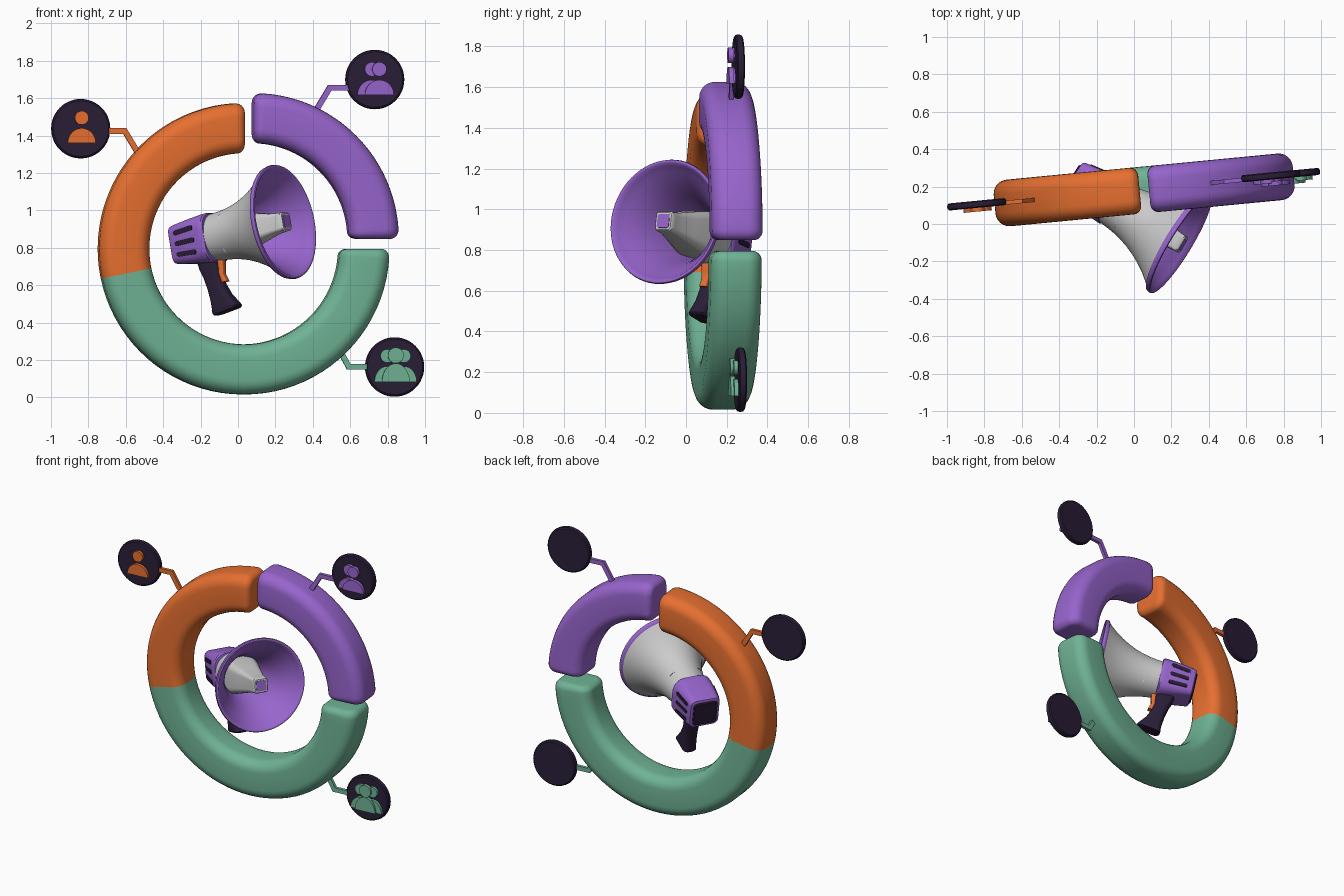
import bpy, bmesh
from math import sin, cos, pi, radians, sqrt, copysign
from mathutils import Matrix, Vector

if "Cube" in bpy.data.objects:
    bpy.data.objects.remove(bpy.data.objects["Cube"])


def material(name, rgb):
    m = bpy.data.materials.new(name)
    m.diffuse_color = (*rgb, 1)
    m.use_nodes = True
    m.node_tree.nodes["Principled BSDF"].inputs["Base Color"].default_value = m.diffuse_color
    return m


ORANGE = material("orange", (0.79, 0.16, 0.03))
PURPLE = material("purple", (0.31, 0.13, 0.61))
GREEN = material("green", (0.16, 0.45, 0.30))
DARK = material("dark", (0.023, 0.013, 0.038))

# Frames: the ring turns slightly about z, the megaphone points along its own axis
TURN = radians(5.5)
RC = Vector((0.03, 0.18, 0.795))
RING = Matrix.Translation(RC) @ Matrix.Rotation(TURN, 4, 'Z')
ax = Vector((0.84, -0.51, 0.19)).normalized()
ay = Vector((0, 0, 1)).cross(ax).normalized()
az = ax.cross(ay)
HORN = Matrix.Translation((0.25, -0.105, 0.94)) @ Matrix((ax, ay, az)).transposed().to_4x4()


def loft(name, sections, mat=None, frame=Matrix(), cap0=True, cap1=True, angle=35):
    """Skin a list of closed point loops into one mesh object."""
    bm = bmesh.new()
    rows = [[bm.verts.new(p) for p in s] for s in sections]
    n = len(rows[0])
    for a, b in zip(rows, rows[1:]):
        for i in range(n):
            j = (i + 1) % n
            bm.faces.new((a[i], a[j], b[j], b[i]))
    if cap0:
        bm.faces.new(rows[0][::-1])
    if cap1:
        bm.faces.new(rows[-1])
    bmesh.ops.recalc_face_normals(bm, faces=bm.faces)
    me = bpy.data.meshes.new(name)
    bm.to_mesh(me)
    bm.free()
    ob = bpy.data.objects.new(name, me)
    bpy.context.collection.objects.link(ob)
    ob.matrix_world = frame
    if mat:
        me.materials.append(mat)
    bpy.ops.object.select_all(action='DESELECT')
    ob.select_set(True)
    bpy.context.view_layer.objects.active = ob
    bpy.ops.object.shade_smooth_by_angle(angle=radians(angle))
    return ob


def rounded_rect(hu, hv, r, seg=6):
    pts = []
    for q, (su, sv) in enumerate(((1, 1), (-1, 1), (-1, -1), (1, -1))):
        for k in range(seg + 1):
            t = (q + k / seg) * pi / 2
            pts.append((su * (hu - r) + r * cos(t), sv * (hv - r) + r * sin(t)))
    return pts


def ring_segment(name, a0, a1, mat, round0, round1, shift=(0, 0)):
    """Thick arc with a rounded-rectangle section; chosen ends are softened."""
    R, cap, steps = 0.645, 0.045, 40
    edge = [(cap * (1 - cos(k * pi / 12)), cap * (1 - sin(k * pi / 12))) for k in range(7)]
    d = cap / R
    stations = [(a0 + e / R, i) for e, i in edge] if round0 else [(a0, 0)]
    lo, hi = a0 + d * round0, a1 - d * round1
    stations += [(lo + (hi - lo) * k / steps, 0) for k in range(1, steps)]
    stations += [(a1 - e / R, i) for e, i in reversed(edge)] if round1 else [(a1, 0)]
    secs = []
    for t, ins in stations:
        sec = rounded_rect(0.134 - ins, 0.125 - ins, 0.075 - ins)
        secs.append([((R + u) * cos(t) + shift[0], v, (R + u) * sin(t) + shift[1]) for u, v in sec])
    loft(name, secs, mat, RING, round0, round1, 40)


SEAM = radians(191.6)
ring_segment("ring_orange", pi / 2, SEAM, ORANGE, True, False)
ring_segment("ring_green", SEAM, 2 * pi, GREEN, False, True)
ring_segment("ring_purple", 0, pi / 2, PURPLE, True, True, (0.05, 0.053))


# Flat badge parts, given in front-view x and z
def plate(name, pts, y0, y1, mat):
    loc = [((x - RC.x) / cos(TURN), z - RC.z) for x, z in pts]
    loft(name, [[(x, y, z) for x, z in loc] for y in (y0, y1)], mat, RING)


def circle(cx, cz, r, n=40):
    return [(cx + r * cos(2 * pi * k / n), cz + r * sin(2 * pi * k / n)) for k in range(n)]


def person(name, x, head_z, head_r, base_z, hw, h, mat, layer):
    y0, y1 = -0.030 - 0.014 * layer, -0.008 - 0.012 * layer
    plate(name + "_head", circle(x, head_z, head_r), y0, y1, mat)
    plate(name + "_body", [(x + hw * cos(pi * k / 24), base_z + h * sin(pi * k / 24))
                           for k in range(25)], y0, y1, mat)


def badge(name, cx, cz, path, mat):
    lx, lz = (cx - RC.x) / cos(TURN), cz - RC.z
    loft(name + "_disc", [[(x, y, z) for x, z in circle(lx, lz, r, 48)] for r, y in
         ((0.148, -0.010), (0.156, -0.004), (0.159, 0.009), (0.156, 0.022), (0.148, 0.028))],
         DARK, RING)
    # bent connector with a mitred corner
    p = [Vector(q) for q in path]
    n = [Vector((-(b - a).y, (b - a).x)).normalized() for a, b in zip(p, p[1:])]
    mid = (n[0] + n[1]) / (1 + n[0].dot(n[1]))
    off = [n[0] * 0.015, mid * 0.015, n[1] * 0.015]
    outline = [a + o for a, o in zip(p, off)] + [a - o for a, o in reversed(list(zip(p, off)))]
    plate(name + "_connector", outline, -0.008, 0.014, mat)


badge("orange_badge", -0.84, 1.437, [(-0.50, 1.25), (-0.605, 1.425), (-0.72, 1.425)], ORANGE)
badge("purple_badge", 0.732, 1.70, [(0.385, 1.48), (0.49, 1.655), (0.61, 1.655)], PURPLE)
badge("green_badge", 0.838, 0.163, [(0.53, 0.278), (0.592, 0.165), (0.71, 0.165)], GREEN)
person("solo", -0.838, 1.495, 0.037, 1.36, 0.075, 0.08, ORANGE, 0)
person("pair_back", 0.713, 1.755, 0.038, 1.618, 0.077, 0.08, PURPLE, 0)
person("pair_front", 0.752, 1.755, 0.038, 1.618, 0.077, 0.08, PURPLE, 1)
for side, tag in ((-1, "left"), (1, "right")):
    person("trio_" + tag, 0.84 + side * 0.045, 0.222, 0.036, 0.082, 0.068, 0.085, GREEN, 0)
person("trio_front", 0.84, 0.225, 0.042, 0.082, 0.074, 0.10, GREEN, 1)


# Megaphone: local x runs forward from the mouth centre
def lathe(name, profile, mat, **kw):
    loft(name, [[(x, r * cos(2 * pi * k / 64), r * sin(2 * pi * k / 64)) for k in range(64)]
                for x, r in profile], mat, HORN, **kw)


def box_loft(name, rows, mat, angle=35):
    """Rows of (x, half size, corner radius) along the megaphone axis."""
    loft(name, [[(x, u, v) for u, v in rounded_rect(h, h, r)] for x, h, r in rows],
         mat, HORN, angle=angle)


lathe("horn_shell", [(-0.47, 0.125), (-0.44, 0.127), (-0.39, 0.131), (-0.34, 0.138), (-0.29, 0.149),
                     (-0.24, 0.165), (-0.19, 0.186), (-0.14, 0.212), (-0.09, 0.244),
                     (-0.05, 0.275), (-0.022, 0.299)], None, cap0=False, cap1=False)
lathe("horn_mouth", [(-0.03, 0.296), (-0.024, 0.307), (-0.010, 0.311), (0.0, 0.308), (0.003, 0.301),
                     (0.0, 0.294), (-0.02, 0.282), (-0.05, 0.257), (-0.09, 0.226), (-0.14, 0.195),
                     (-0.19, 0.170), (-0.24, 0.150), (-0.30, 0.130), (-0.34, 0.12)],
      PURPLE, cap0=False, angle=50)
box_loft("inner_horn", [(-0.34, 0.115, 0.05), (-0.25, 0.100, 0.045), (-0.16, 0.078, 0.035),
                        (-0.07, 0.056, 0.022), (-0.02, 0.050, 0.018), (0.004, 0.049, 0.017),
                        (0.012, 0.043, 0.014)], None)
box_loft("inner_horn_tip", [(0.0, 0.034, 0.011), (0.015, 0.034, 0.011)], PURPLE)
box_loft("rear_housing", [(-0.672, 0.092, 0.03), (-0.668, 0.100, 0.036), (-0.655, 0.105, 0.04),
                          (-0.56, 0.119, 0.055), (-0.47, 0.131, 0.078), (-0.445, 0.133, 0.085),
                          (-0.436, 0.128, 0.085)], PURPLE)
box_loft("rear_cap", [(-0.66, 0.083, 0.025), (-0.676, 0.083, 0.025), (-0.682, 0.077, 0.02)], DARK)

# Three vents on each flank of the housing
for side, tag in ((-1, "near"), (1, "far")):
    for i, z in enumerate((-0.062, 0.0, 0.062)):
        secs = []
        for out in (-0.02, 0.004):
            secs.append([(-0.565 + u, side * (0.1182 + u * 0.14 + out), z * (1 + u) + v)
                         for u, v in rounded_rect(0.066, 0.013, 0.0125, 4)])
        loft(f"vent_{tag}_{i}", secs, DARK, HORN)

# Pistol grip and trigger
grip = [(-0.505, -0.10, 0.062, 0.045), (-0.500, -0.15, 0.060, 0.045), (-0.494, -0.20, 0.050, 0.042),
        (-0.482, -0.26, 0.050, 0.042), (-0.466, -0.32, 0.058, 0.044), (-0.448, -0.37, 0.074, 0.046),
        (-0.442, -0.392, 0.082, 0.047), (-0.442, -0.402, 0.076, 0.042)]
loft("grip", [[(x + u, v, z + 0.12 * u) for u, v in rounded_rect(hx, hy, 0.032)]
              for x, z, hx, hy in grip], DARK, HORN, angle=40)
trigger = [(-0.435, -0.12, 0.026), (-0.437, -0.165, 0.022), (-0.442, -0.20, 0.019),
           (-0.432, -0.232, 0.020), (-0.422, -0.245, 0.014)]
loft("trigger", [[(x + u, v, z) for u, v in rounded_rect(h, 0.020, 0.008, 3)]
                 for x, z, h in trigger], ORANGE, HORN, angle=40)
